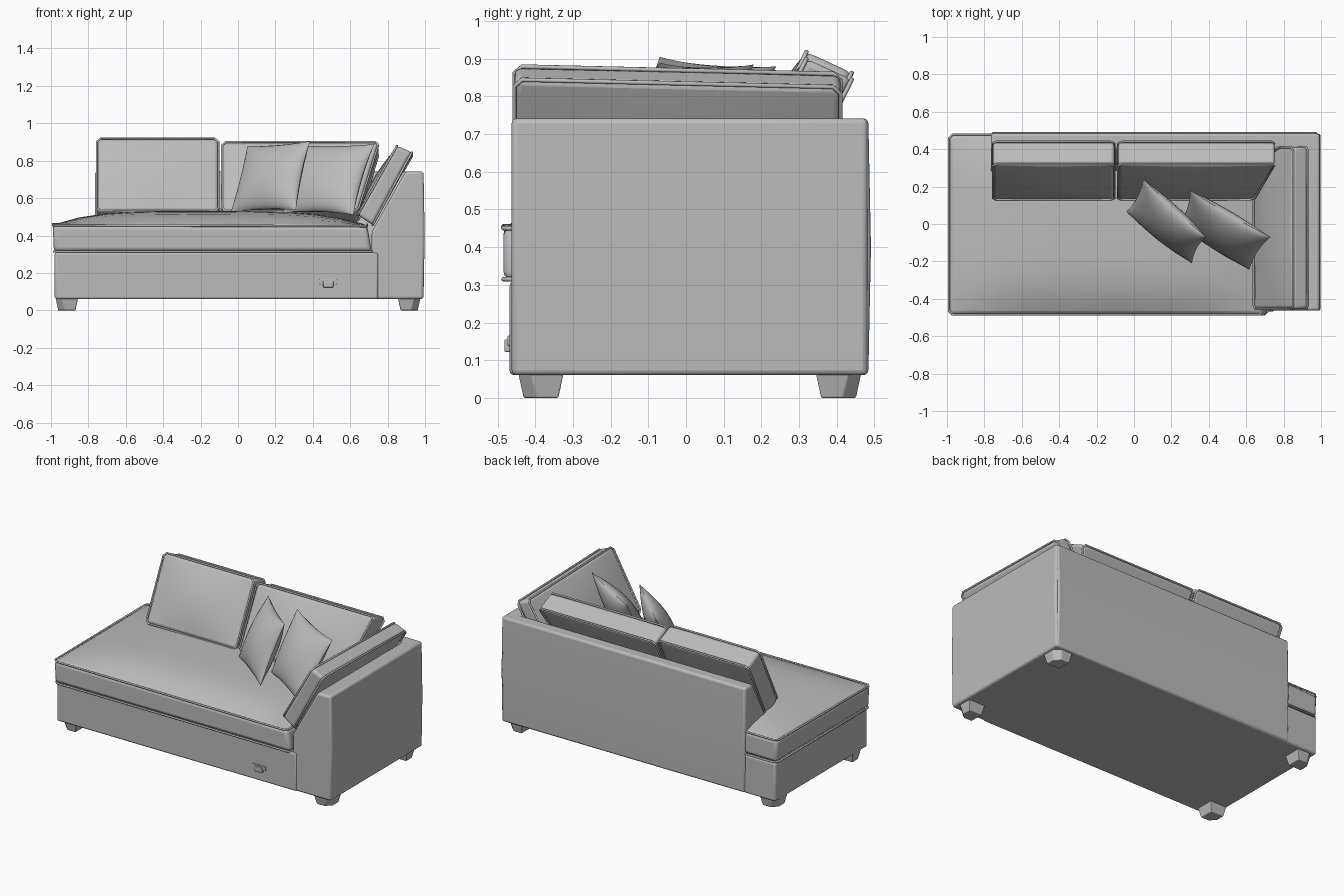
import bpy, bmesh, math
from mathutils import Vector

if "Cube" in bpy.data.objects:
    bpy.data.objects.remove(bpy.data.objects["Cube"])

fabric = bpy.data.materials.new("grey fabric")
fabric.diffuse_color = (0.5, 0.5, 0.5, 1)
fabric.use_nodes = True
fabric.node_tree.nodes["Principled BSDF"].inputs["Base Color"].default_value = fabric.diffuse_color


def finish(name, bm, bevel=0, angle=40, segments=3):
    """Turn a bmesh into a smooth-shaded object with rounded edges."""
    bmesh.ops.recalc_face_normals(bm, faces=bm.faces)
    me = bpy.data.meshes.new(name)
    bm.to_mesh(me)
    bm.free()
    me.materials.append(fabric)
    ob = bpy.data.objects.new(name, me)
    bpy.context.collection.objects.link(ob)
    if bevel:
        mod = ob.modifiers.new("round", 'BEVEL')
        mod.width, mod.segments = bevel, segments
        mod.limit_method, mod.angle_limit = 'ANGLE', math.radians(angle)
    bpy.ops.object.select_all(action='DESELECT')
    ob.select_set(True)
    bpy.context.view_layer.objects.active = ob
    bpy.ops.object.shade_smooth_by_angle(angle=math.radians(35))
    return ob


def loft(name, bottom, top, bevel):
    """Solid between two matching outlines."""
    bm = bmesh.new()
    a = [bm.verts.new(p) for p in bottom]
    b = [bm.verts.new(p) for p in top]
    bm.faces.new(a)
    bm.faces.new(b)
    for i in range(len(a)):
        j = (i + 1) % len(a)
        bm.faces.new((a[i], a[j], b[j], b[i]))
    return finish(name, bm, bevel, 25)


def box(name, x0, x1, y0, y1, z0, z1, bevel):
    ring = [(x0, y0), (x1, y0), (x1, y1), (x0, y1)]
    return loft(name, [(*p, z0) for p in ring], [(*p, z1) for p in ring], bevel)


def bilerp(c, u, v):
    """Point on a quad; u and v run from -1 to 1."""
    s, t = (u + 1) / 2, (v + 1) / 2
    return c[0].lerp(c[1], s).lerp(c[3].lerp(c[2], s), t)


def piping(name, corners, radius=0.006):
    """Welt cord around the edge of a cushion face."""
    cu = bpy.data.curves.new(name, 'CURVE')
    cu.dimensions, cu.bevel_depth, cu.bevel_resolution = '3D', radius, 2
    pts = []
    for i in range(4):
        p, q = corners[i], corners[(i + 1) % 4]
        d = (q - p).normalized() * 0.02
        pts += [p + d, q - d]
    sp = cu.splines.new('POLY')
    sp.points.add(7)
    for sp_pt, p in zip(sp.points, pts):
        sp_pt.co = (*p, 1)
    sp.use_cyclic_u = True
    cu.materials.append(fabric)
    ob = bpy.data.objects.new(name, cu)
    bpy.context.collection.objects.link(ob)
    bpy.ops.object.select_all(action='DESELECT')
    ob.select_set(True)
    bpy.context.view_layer.objects.active = ob
    bpy.ops.object.convert(target='MESH')


def cushion(name, front, back, bulge, back_bulge, power=2, n=10, bevel=0.018):
    """Box cushion between two quads, puffed out along the face normal."""
    front, back = [[Vector(p) for p in q] for q in (front, back)]
    normal = (front[1] - front[0]).cross(front[3] - front[0]).normalized()
    if normal.dot(sum(front, Vector()) - sum(back, Vector())) < 0:
        normal.negate()
    bm = bmesh.new()
    bmesh.ops.create_cube(bm, size=2)
    cut = [e for e in bm.edges if abs(e.verts[0].co.z - e.verts[1].co.z) < 0.1]
    bmesh.ops.subdivide_edges(bm, edges=cut, cuts=n - 1, use_grid_fill=True)
    for vert in bm.verts:
        u, v, w = vert.co
        puff = (1 - abs(u) ** power) * (1 - abs(v) ** power)
        if w > 0:
            vert.co = bilerp(front, u, v) + normal * bulge * puff
        else:
            vert.co = bilerp(back, u, v) - normal * back_bulge * puff
    finish(name, bm, bevel)
    piping(name + "_front_piping", front)
    piping(name + "_back_piping", back)


def pillow(name, corners, thick, n=16):
    """Soft throw pillow with pointed corners."""
    c = [Vector(p) for p in corners]
    normal = (c[1] - c[0]).cross(c[3] - c[0]).normalized()
    bm = bmesh.new()
    for side in (-1, 1):
        grid = []
        for i in range(n + 1):
            row = []
            for j in range(n + 1):
                u, v = (-math.cos(math.pi * k / n) for k in (i, j))
                puff = ((1 - u * u) * (1 - v * v)) ** 0.55
                p = bilerp(c, u * (1 - 0.07 * (1 - v * v)), v * (1 - 0.07 * (1 - u * u)))
                row.append(bm.verts.new(p + normal * side * thick / 2 * puff))
            grid.append(row)
        for i in range(n):
            for j in range(n):
                bm.faces.new((grid[i][j], grid[i + 1][j], grid[i + 1][j + 1], grid[i][j + 1]))
    bmesh.ops.remove_doubles(bm, verts=bm.verts, dist=0.0005)
    finish(name, bm)


# Base frame
box("base", -0.98, 0.75, -0.468, 0.48, 0.06, 0.31, 0.012)

# Arm and back panels, sloped on the inside
arm = [(0.715, 0.06), (0.992, 0.06), (0.998, 0.4), (0.992, 0.742), (0.895, 0.742), (0.715, 0.42)]
loft("arm", [(x, -0.463, z) for x, z in arm], [(x, 0.482, z) for x, z in arm], 0.014)
back = [(0.22, 0.06), (0.484, 0.06), (0.491, 0.4), (0.484, 0.742), (0.405, 0.742), (0.23, 0.42)]
loft("back_panel", [(-0.765, y, z) for y, z in back], [(0.985, y, z) for y, z in back], 0.014)

# Seat cushion
cushion("seat_cushion",
        [(-0.99, -0.485, 0.455), (0.69, -0.485, 0.45), (0.69, 0.478, 0.46), (-0.99, 0.478, 0.46)],
        [(-0.985, -0.485, 0.315), (0.715, -0.485, 0.315), (0.715, 0.478, 0.315), (-0.985, 0.478, 0.315)],
        0.075, 0, power=4, n=12, bevel=0.022)

# Back cushions, leaning against the back panel
for name, x0, x1, x2, top in (("left_back_cushion", -0.755, -0.105, -0.105, 0.918),
                              ("right_back_cushion", -0.085, 0.64, 0.755, 0.9)):
    cushion(name,
            [(x0, 0.13, 0.53), (x1, 0.13, 0.53), (x2, 0.32, top), (x0, 0.32, top)],
            [(x0, 0.25, 0.47), (x1, 0.25, 0.47), (x2, 0.44, top - 0.055), (x0, 0.44, top - 0.055)],
            0.03, 0.005)

# Arm cushion
cushion("arm_cushion",
        [(0.64, -0.455, 0.51), (0.64, 0.41, 0.51), (0.85, 0.41, 0.86), (0.85, -0.455, 0.88)],
        [(0.72, -0.455, 0.455), (0.72, 0.41, 0.455), (0.93, 0.41, 0.825), (0.93, -0.455, 0.845)],
        0.025, 0.005)

# Throw pillows
pillow("left_pillow", [(-0.04, 0.065, 0.522), (0.31, -0.21, 0.535),
                       (0.385, -0.07, 0.905), (0.05, 0.24, 0.88)], 0.15)
pillow("right_pillow", [(0.24, 0.0, 0.522), (0.617, -0.245, 0.51),
                        (0.73, -0.07, 0.89), (0.3, 0.18, 0.885)], 0.15)

# Tapered legs with a clipped outer corner
for sx in (-1, 1):
    for sy, yc in ((-1, -0.385), (1, 0.405)):
        def ring(r, z):
            k = r - 0.035
            pts = [(-r, -r), (r, -r), (r, k), (k, r), (-r, r)]
            return [(sx * (0.915 + a), yc + sy * b, z) for a, b in pts]
        loft(("front" if sy < 0 else "back") + ("_left_leg" if sx < 0 else "_right_leg"),
             ring(0.046, 0), ring(0.06, 0.065), 0.004)

# Small latch on the front of the base
box("latch_plate", 0.435, 0.53, -0.474, -0.46, 0.138, 0.165, 0.003)
box("latch_cup", 0.455, 0.51, -0.482, -0.46, 0.122, 0.155, 0.004)
